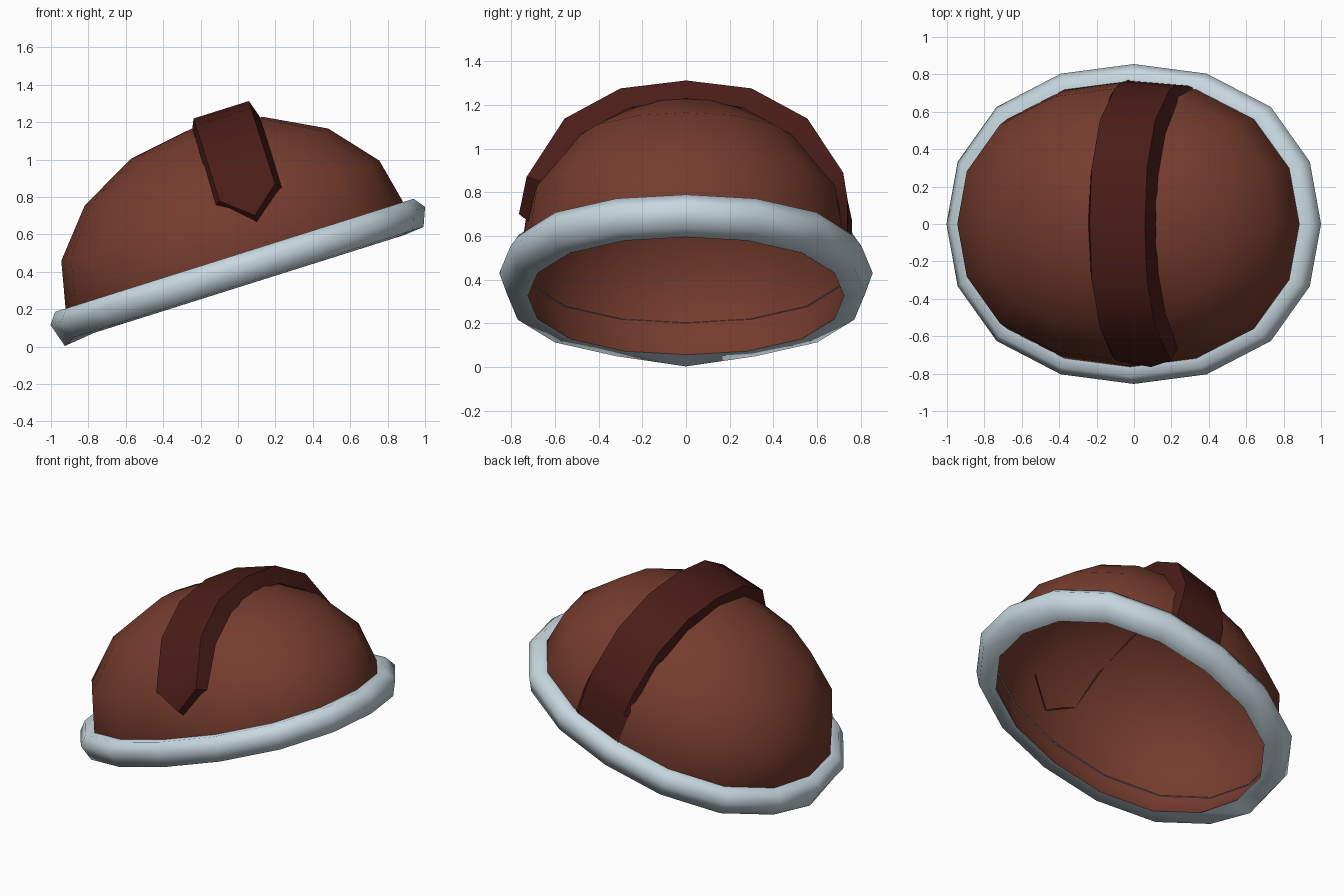
import bpy, bmesh, math

if "Cube" in bpy.data.objects:
    bpy.data.objects.remove(bpy.data.objects["Cube"])

TILT = math.radians(-17.5)
SIDES = 16


def finish(bm, name, colour, smooth=32):
    """Clean the mesh, tilt it into place, shade and colour it."""
    bmesh.ops.remove_doubles(bm, verts=bm.verts, dist=0.0005)
    bmesh.ops.recalc_face_normals(bm, faces=bm.faces)
    mesh = bpy.data.meshes.new(name)
    bm.to_mesh(mesh)
    bm.free()
    ob = bpy.data.objects.new(name, mesh)
    bpy.context.collection.objects.link(ob)
    ob.rotation_euler = (0, TILT, 0)
    ob.location = (0, 0, 0.4)
    mat = bpy.data.materials.new(name + "_colour")
    mat.diffuse_color = (*colour, 1)
    mat.use_nodes = True
    mat.node_tree.nodes["Principled BSDF"].inputs["Base Color"].default_value = mat.diffuse_color
    mesh.materials.append(mat)
    bpy.ops.object.select_all(action='DESELECT')
    ob.select_set(True)
    bpy.context.view_layer.objects.active = ob
    bpy.ops.object.shade_smooth_by_angle(angle=math.radians(smooth))
    return ob


def skin(bm, rings):
    """Bridge consecutive rings of vertices with quads."""
    n = len(rings[0])
    for a, b in zip(rings, rings[1:]):
        for j in range(n):
            k = (j + 1) % n
            bm.faces.new((a[j], a[k], b[k], b[j]))


def oval_ring(bm, rx, ry, h):
    """One slightly squared oval of vertices."""
    ring = []
    for j in range(SIDES):
        a = 2 * math.pi * j / SIDES
        f = 1 + 0.035 * math.sin(2 * a) ** 2
        ring.append(bm.verts.new((0.008 + rx * f * math.cos(a),
                                  ry * f * math.sin(a), h)))
    return ring


# Dome: thin half ellipsoid, its lower edge turned in to the rim's inner edge
bm = bmesh.new()
rings = [oval_ring(bm, 0.897, 0.725, -0.08), oval_ring(bm, 0.955, 0.77, 0.05)]
for i in range(1, 4):
    a = i * math.pi / 8
    c = math.cos(a)
    rings.append(oval_ring(bm, 0.965 * c, 0.785 * c, 0.05 + 0.757 * math.sin(a)))
skin(bm, rings)
pole = bm.verts.new((0.008, 0, 0.807))
for j in range(SIDES):
    bm.faces.new((rings[-1][j], rings[-1][(j + 1) % SIDES], pole))
finish(bm, "dome", (0.18, 0.045, 0.027), 50)

# Rim: moulding around the dome's lower edge, its low end dipping slightly
bm = bmesh.new()
rings = [oval_ring(bm, *p) for p in ((0.94, 0.755, 0.088), (1.005, 0.815, 0.09),
                                     (1.05, 0.855, 0.03), (1.01, 0.82, -0.07),
                                     (0.895, 0.723, -0.08))]
rings[3][SIDES // 2].co.z = -0.10
skin(bm, rings)
finish(bm, "rim", (0.57, 0.68, 0.74), 65)


# Strap: band over the dome, pointed in front, running into the rim behind
def on_dome(u, y, h):
    """Pull a point back to the dome's surface."""
    d = math.sqrt((u / 0.97) ** 2 + (y / 0.785) ** 2 + ((h - 0.05) / 0.757) ** 2)
    s = 0.99 / d
    return (u, y * s, 0.05 + (h - 0.05) * s)


arch = [(-0.73, 0.39), (-0.556, 0.67), (-0.30, 0.815), (0, 0.853),
        (0.30, 0.815), (0.556, 0.67), (0.72, 0.41), (0.76, 0.28), (0.765, 0.05)]
bm = bmesh.new()
tip, tip_in = (0.176, -0.765, 0.26), (0.176, -0.71, 0.215)
sections = [[bm.verts.new(p) for p in (tip_in, tip, tip, tip_in)]]
for y, h in arch:
    yr = 0.74 if y > 0.74 else y
    sections.append([bm.verts.new(p) for p in (on_dome(-0.005, y, h), (0.02, y, h),
                                               (0.33, yr, h), on_dome(0.36, y, h))])
for a, b in zip(sections, sections[1:]):
    for j in range(3):
        bm.faces.new((a[j], a[j + 1], b[j + 1], b[j]))
finish(bm, "strap", (0.068, 0.012, 0.009))
